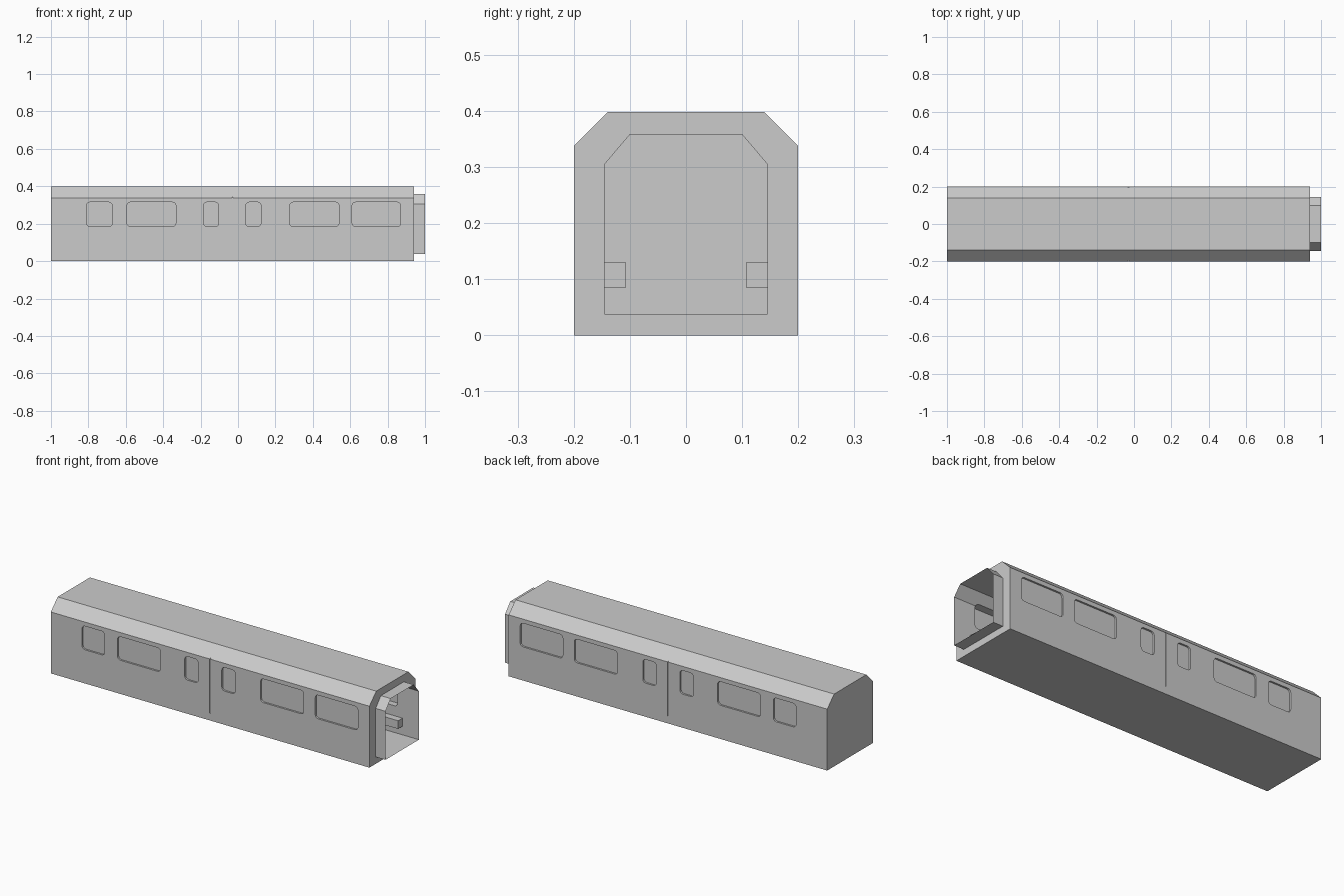
import bpy, bmesh, math
from mathutils import Vector

if "Cube" in bpy.data.objects:
    bpy.data.objects.remove(bpy.data.objects["Cube"])


def make_prisms(name, prisms, caps=True):
    """Each prism is (list of 3D points, extrusion vector)."""
    bm = bmesh.new()
    for pts, vec in prisms:
        a = [bm.verts.new(p) for p in pts]
        b = [bm.verts.new(Vector(p) + Vector(vec)) for p in pts]
        n = len(a)
        for i in range(n):
            j = (i + 1) % n
            bm.faces.new((a[i], a[j], b[j], b[i]))
        if caps:
            bm.faces.new(a[::-1])
            bm.faces.new(b)
    bmesh.ops.recalc_face_normals(bm, faces=bm.faces)
    me = bpy.data.meshes.new(name)
    bm.to_mesh(me)
    bm.free()
    ob = bpy.data.objects.new(name, me)
    bpy.context.collection.objects.link(ob)
    return ob


def section(half, x):
    """Symmetric closed profile in the YZ plane from its right half."""
    return [(x, y, z) for y, z in half] + [(x, -y, z) for y, z in half[::-1]]


def box(x0, x1, y0, y1, z0, z1):
    return ([(x0, y0, z0), (x1, y0, z0), (x1, y1, z0), (x0, y1, z0)],
            (0, 0, z1 - z0))


def rounded(x0, x1, z0, z1, y0, y1, r=0.018, seg=3):
    """Rounded window outline extruded along y."""
    pts = []
    corners = [(x1 - r, z1 - r), (x0 + r, z1 - r), (x0 + r, z0 + r), (x1 - r, z0 + r)]
    for k, (cx, cz) in enumerate(corners):
        for s in range(seg + 1):
            t = math.pi / 2 * (k + s / seg)
            pts.append((cx + r * math.cos(t), y0, cz + r * math.sin(t)))
    return pts, (0, y1 - y0, 0)


def cut(target, cutter):
    cutter.hide_render = True
    mod = target.modifiers.new("cut", 'BOOLEAN')
    mod.operation = 'DIFFERENCE'
    mod.solver = 'EXACT'
    mod.object = cutter
    bpy.context.view_layer.objects.active = target
    bpy.ops.object.modifier_apply(modifier=mod.name)
    bpy.data.objects.remove(cutter, do_unlink=True)


OUTER = [(0.2, 0), (0.2, 0.338), (0.14, 0.398)]
INNER = [(0.145, 0.038), (0.145, 0.305), (0.1, 0.358)]
WINDOWS = [(-0.81, -0.672), (-0.594, -0.332), (-0.185, -0.103),
           (0.041, 0.123), (0.277, 0.54), (0.61, 0.87)]
Z0, Z1 = 0.185, 0.315

# Carriage body with hollow cabin
body = make_prisms("carriage_body", [(section(OUTER, -1), (1.94, 0, 0))])
cut(body, make_prisms("cabin_cutter", [(section(INNER, -0.945), (1.95, 0, 0))]))

# Window recesses outside and inside, leaving a thin pane
outside, inside = [], []
for side in (-1, 1):
    for a, b in WINDOWS:
        outside.append(rounded(a, b, Z0, Z1, side * 0.19, side * 0.23))
        inside.append(rounded(a, b, Z0, Z1, side * 0.12, side * 0.18))
    # Seam between the two door leaves
    y0, y1 = sorted((side * 0.196, side * 0.23))
    outside.append(box(-0.032, -0.028, y0, y1, 0.04, 0.35))
cut(body, make_prisms("outside_window_cutter", outside))
cut(body, make_prisms("inside_window_cutter", inside))

# Thin gangway sleeve at the open end
make_prisms("gangway_sleeve", [(section(INNER, 0.94), (0.06, 0, 0))], caps=False)

# Long benches on both walls, leaving the doorway free
benches = []
for side in (-1, 1):
    y0, y1 = sorted((side * 0.107, side * 0.145))
    for a, b in ((-0.9, -0.28), (0.22, 0.9)):
        benches.append(box(a, b, y0, y1, 0.085, 0.13))
make_prisms("wall_benches", benches)
